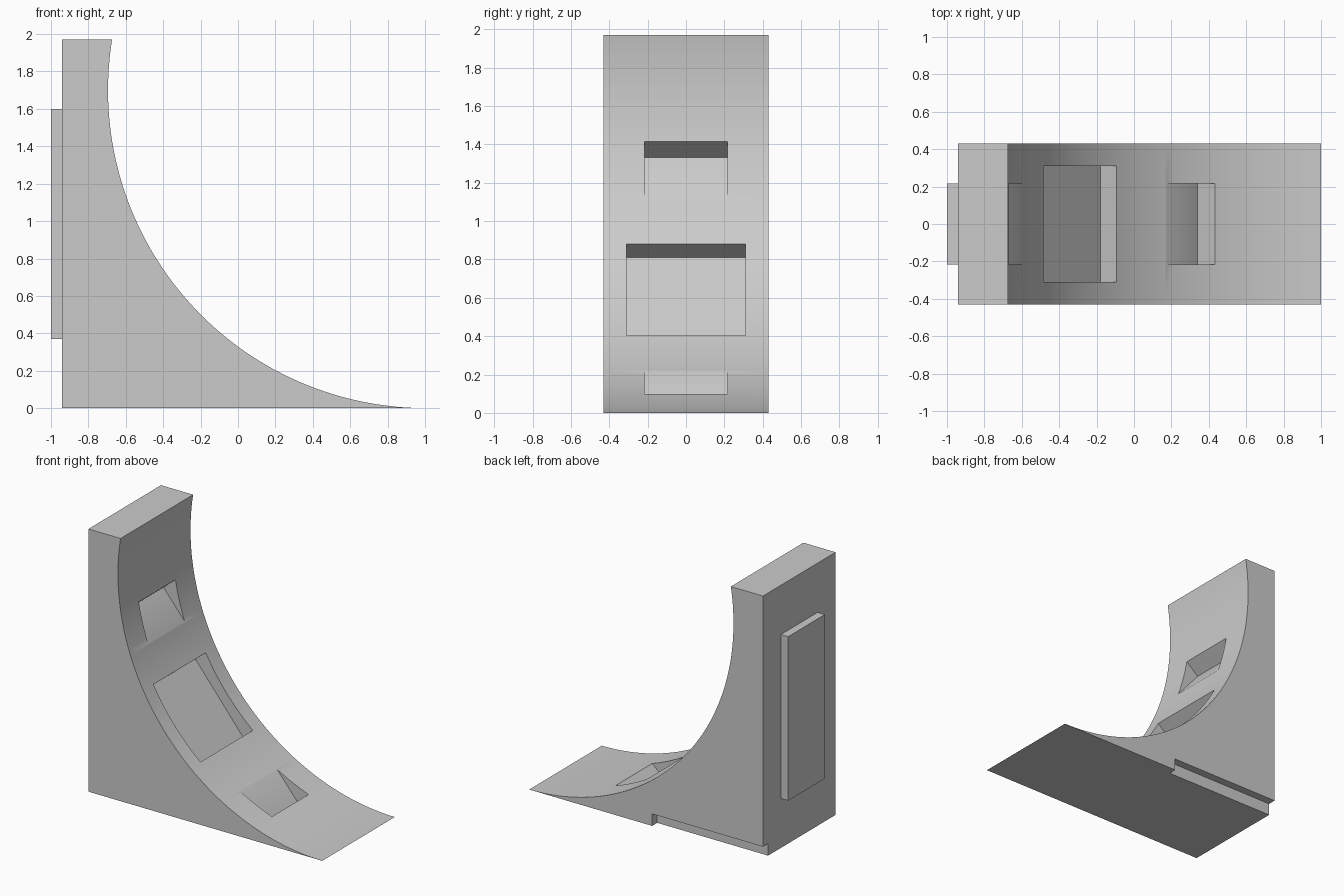
import bpy, math
from mathutils import Matrix, Vector

if "Cube" in bpy.data.objects:
    bpy.data.objects.remove(bpy.data.objects["Cube"], do_unlink=True)

grey = bpy.data.materials.new("plain_grey")
grey.use_nodes = True
colour = (0.6, 0.6, 0.6, 1)
grey.diffuse_color = colour
grey.node_tree.nodes["Principled BSDF"].inputs["Base Color"].default_value = colour

HALF_Y = 0.43


def prism(name, profile, y0, y1):
    """Extrude an (x, z) profile, listed clockwise from the front, along y."""
    n = len(profile)
    verts = [(x, y, z) for y in (y0, y1) for x, z in profile]
    faces = [tuple(reversed(range(n))), tuple(range(n, 2 * n))]
    faces += [(i, (i + 1) % n, n + (i + 1) % n, n + i) for i in range(n)]
    mesh = bpy.data.meshes.new(name)
    mesh.from_pydata(verts, [], faces)
    mesh.materials.append(grey)
    obj = bpy.data.objects.new(name, mesh)
    bpy.context.collection.objects.link(obj)
    return obj


def rect(x0, x1, z0, z1):
    return [(x0, z0), (x0, z1), (x1, z1), (x1, z0)]


def slanted_rect(upper, lower, height):
    """Rectangle standing on the sloping line upper-lower, towards the open side."""
    a, b = Vector(upper), Vector(lower)
    along = (b - a).normalized()
    out = Vector((-along.y, along.x)) * height
    return [a, a + out, b + out, b]


def cut(target, cutter):
    mod = target.modifiers.new("cut", "BOOLEAN")
    mod.operation = "DIFFERENCE"
    mod.solver = "EXACT"
    mod.object = cutter
    bpy.context.view_layer.objects.active = target
    bpy.ops.object.modifier_apply(modifier=mod.name)
    bpy.data.objects.remove(cutter, do_unlink=True)


# Body: tall block with a concave circular sweep down to a thin tip
cx, cz, radius = 1.005, 1.7, 1.7
start = math.pi - math.asin((1.97 - cz) / radius)
end = 1.5 * math.pi - 0.003
steps = 64
arc = []
for i in range(steps):
    a = start + (end - start) * i / steps
    arc.append((cx + radius * math.cos(a), cz + radius * math.sin(a)))
body = prism("curved_body", [(-0.94, 0), (-0.94, 1.97)] + arc + [(1, 0)], -HALF_Y, HALF_Y)

# Long narrow recess: its ends bite into the sweep above and below
cut(body, prism("long_cutter", slanted_rect((-0.77, 1.33), (0.34, 0.02), 0.6), -0.217, 0.217))

# Wide middle pocket
cut(body, prism("pocket_cutter", slanted_rect((-0.57, 0.81), (-0.178, 0.334), 0.5), -0.31, 0.31))

# Step along the lower back edge
cut(body, prism("step_cutter", rect(-1.2, -0.02, -0.2, 0.09), HALF_Y - 0.06, HALF_Y + 0.2))

# Raised plate on the upright side
plate = prism("mounting_plate", rect(-1, -0.94, 0.37, 1.6), -0.217, 0.217)

bpy.ops.object.select_all(action="DESELECT")
body.select_set(True)
bpy.context.view_layer.objects.active = body
bpy.ops.object.shade_smooth_by_angle(angle=math.radians(25))
